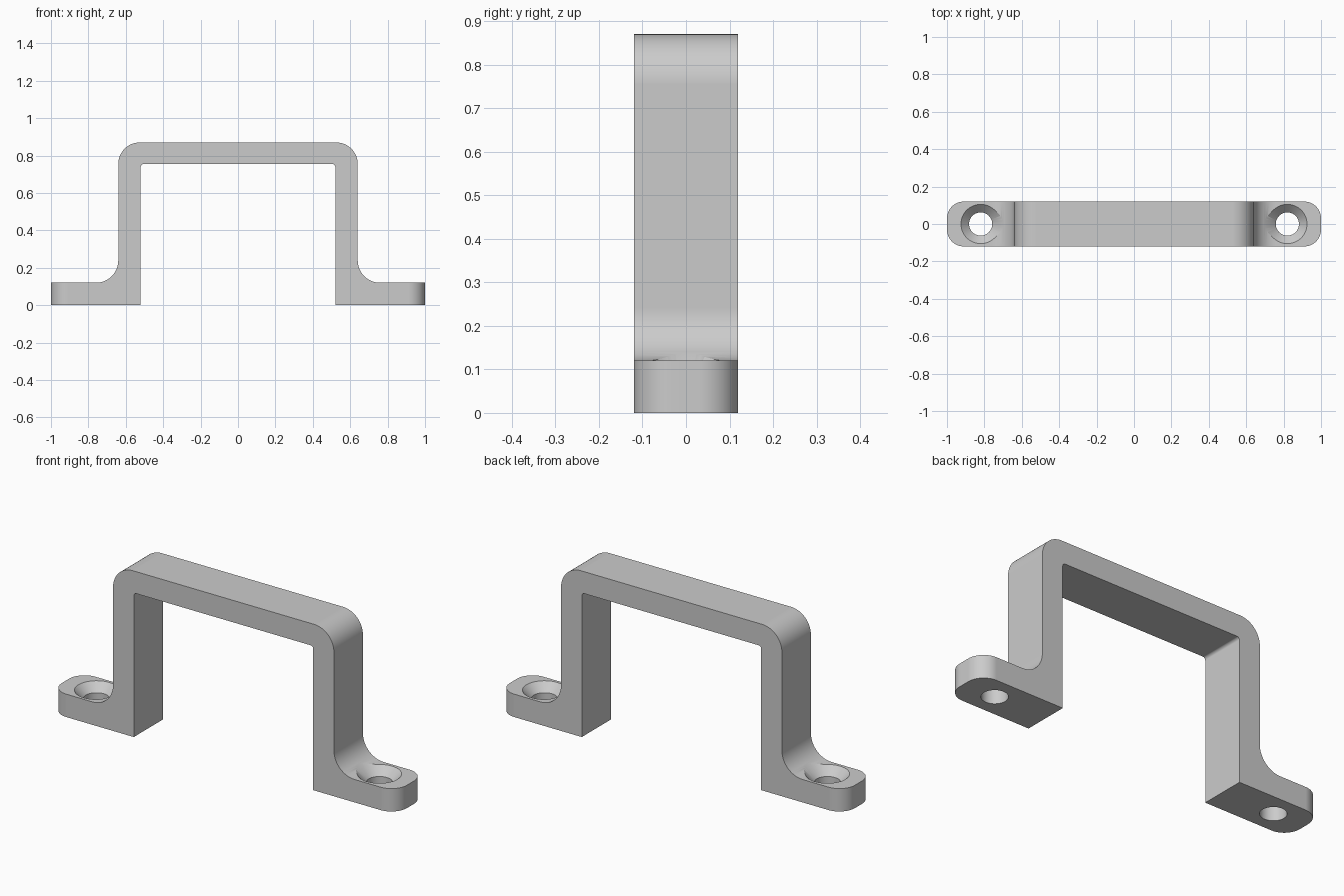
import bpy, bmesh
from math import sin, cos, pi, radians

cube = bpy.data.objects.get("Cube")
if cube:
    bpy.data.objects.remove(cube, do_unlink=True)

grey = bpy.data.materials.new("Light grey")
grey.use_nodes = True
colour = (0.6, 0.6, 0.6, 1)
grey.diffuse_color = colour
grey.node_tree.nodes["Principled BSDF"].inputs["Base Color"].default_value = colour

HALF_DEPTH = 0.12
HOLE_X = 0.82


def make_object(name, bm):
    bmesh.ops.recalc_face_normals(bm, faces=bm.faces)
    mesh = bpy.data.meshes.new(name)
    bm.to_mesh(mesh)
    bm.free()
    mesh.materials.append(grey)
    obj = bpy.data.objects.new(name, mesh)
    bpy.context.collection.objects.link(obj)
    return obj


def arc(cx, cz, r, start, end, steps):
    angles = [radians(start + (end - start) * i / steps) for i in range(steps + 1)]
    return [(cx + r * cos(a), cz + r * sin(a)) for a in angles]


# Half of the bracket outline, from the inner top round to the outer top
half = arc(0.505, 0.74, 0.015, 90, 0, 4)           # inner corner
half += [(0.52, 0), (1, 0), (1, 0.12)]             # foot
half += arc(0.76, 0.24, 0.12, 270, 180, 16)        # fillet from foot to leg
half += arc(0.525, 0.755, 0.115, 0, 90, 16)        # outer corner
outline = half + [(-x, z) for x, z in reversed(half)]

# Bracket body, extruded front to back
bm = bmesh.new()
face = bm.faces.new([bm.verts.new((x, -HALF_DEPTH, z)) for x, z in outline])
moved = bmesh.ops.extrude_face_region(bm, geom=[face], use_keep_orig=True)["geom"]
bmesh.ops.translate(bm, vec=(0, 2 * HALF_DEPTH, 0),
                    verts=[v for v in moved if isinstance(v, bmesh.types.BMVert)])

# Rounded foot ends
ends = [e for e in bm.edges
        if all(abs(v.co.x) > 0.99 for v in e.verts)
        and abs(e.verts[0].co.y - e.verts[1].co.y) < 0.01]
bmesh.ops.bevel(bm, geom=ends, offset=0.09, offset_type='OFFSET',
                segments=12, profile=0.5, affect='EDGES')
bracket = make_object("handle_bracket", bm)


# Countersunk screw holes
def screw_cutter(name, x, sides=64):
    bm = bmesh.new()
    rings = []
    for r, z in ((0.062, -0.05), (0.062, 0.077), (0.145, 0.16)):
        rings.append([bm.verts.new((x + r * cos(2 * pi * i / sides),
                                    r * sin(2 * pi * i / sides), z))
                      for i in range(sides)])
    bm.faces.new(rings[0])
    bm.faces.new(rings[-1])
    for low, high in zip(rings, rings[1:]):
        for i in range(sides):
            j = (i + 1) % sides
            bm.faces.new((low[i], low[j], high[j], high[i]))
    cutter = make_object(name, bm)
    cutter.hide_render = True
    return cutter


bpy.ops.object.select_all(action='DESELECT')
bpy.context.view_layer.objects.active = bracket
bracket.select_set(True)
for side, sign in (("left", 1), ("right", -1)):
    cutter = screw_cutter(side + "_screw_cutter", sign * HOLE_X)
    cut = bracket.modifiers.new(side + "_screw_hole", 'BOOLEAN')
    cut.operation = 'DIFFERENCE'
    cut.solver = 'EXACT'
    cut.object = cutter
    bpy.ops.object.modifier_apply(modifier=cut.name)
    bpy.data.objects.remove(cutter, do_unlink=True)

# Smooth curves with crisp edges
bpy.ops.object.shade_smooth_by_angle(angle=radians(25))
weighted = bracket.modifiers.new("even_shading", 'WEIGHTED_NORMAL')
weighted.keep_sharp = True
